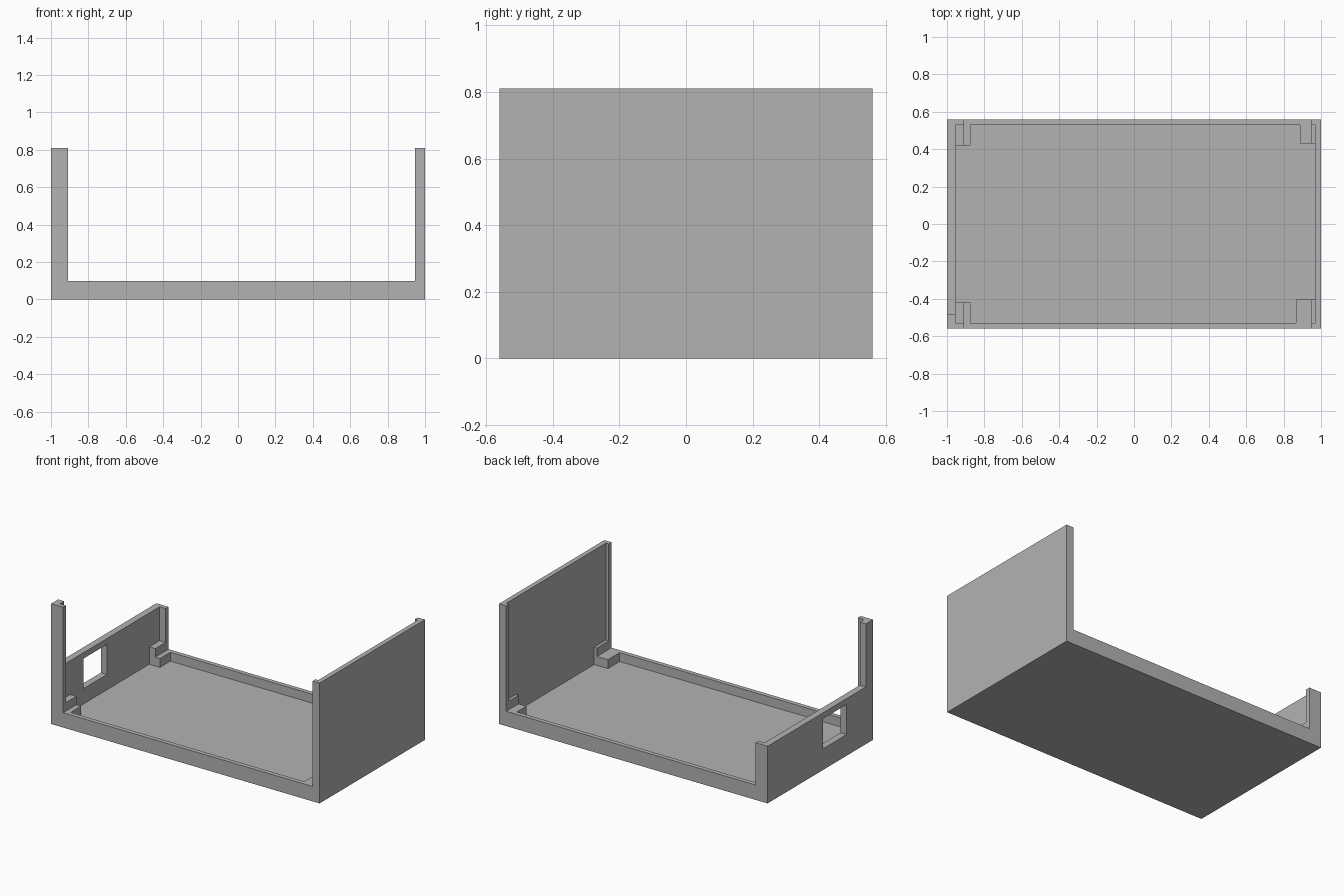
import bpy, bmesh

if "Cube" in bpy.data.objects:
    bpy.data.objects.remove(bpy.data.objects["Cube"])

# Single flat grey
GREY = (0.45, 0.45, 0.45, 1.0)
grey = bpy.data.materials.new("plain_grey")
grey.use_nodes = True
grey.diffuse_color = GREY
grey.node_tree.nodes["Principled BSDF"].inputs["Base Color"].default_value = GREY


def prism(name, profile, y0, y1):
    """Extrude an x-z outline along y."""
    bm = bmesh.new()
    face = bm.faces.new([bm.verts.new((x, y0, z)) for x, z in profile])
    side = bmesh.ops.extrude_face_region(bm, geom=[face])["geom"]
    moved = [v for v in side if isinstance(v, bmesh.types.BMVert)]
    bmesh.ops.translate(bm, verts=moved, vec=(0, y1 - y0, 0))
    bmesh.ops.recalc_face_normals(bm, faces=bm.faces)
    mesh = bpy.data.meshes.new(name)
    bm.to_mesh(mesh)
    bm.free()
    mesh.materials.append(grey)
    obj = bpy.data.objects.new(name, mesh)
    bpy.context.collection.objects.link(obj)
    return obj


def box(name, x, y, z):
    (x0, x1), (z0, z1) = x, z
    return prism(name, [(x0, z0), (x1, z0), (x1, z1), (x0, z1)], *y)


def cut(target, *args):
    cutter = box(*args)
    cutter.hide_render = True
    mod = target.modifiers.new(cutter.name, 'BOOLEAN')
    mod.operation = 'DIFFERENCE'
    mod.solver = 'EXACT'
    mod.object = cutter
    bpy.context.view_layer.objects.active = target
    bpy.ops.object.modifier_apply(modifier=mod.name)
    bpy.data.objects.remove(cutter)


HALF_Y, TOP, RIM, FLOOR, STEP = 0.56, 0.81, 0.10, 0.04, 0.157
WALL_R, WALL_L, INNER_Y = -0.955, 0.968, 0.53

# Tray with two end walls, carved from one block
tray = box("tray", (-1, 1), (-HALF_Y, HALF_Y), (0, TOP))
cut(tray, "cavity", (WALL_R, WALL_L), (-INNER_Y, INNER_Y), (FLOOR, 1))
cut(tray, "open_sides", (-0.91, 0.947), (-1, 1), (RIM, 1))
cut(tray, "low_wall_gap", (-1.2, -0.8), (-0.485, 1), (0.385, 1))
cut(tray, "wall_window", (-1.2, -0.8), (-0.28, -0.03), (0.143, 0.345))

# Stepped corner supports: wall x, step x, inner x, inner y
supports = {
    "support_front_right": (WALL_R, -0.91, -0.875, -0.42),
    "support_back_right": (WALL_R, -0.91, -0.875, 0.42),
    "support_front_left": (WALL_L, 0.947, 0.865, -0.405),
    "support_back_left": (WALL_L, 0.947, 0.888, 0.43),
}
for name, (wall, step, inner, y) in supports.items():
    outline = [(wall, FLOOR), (inner, FLOOR), (inner, RIM),
               (step, RIM), (step, STEP), (wall, STEP)]
    prism(name, outline, y, INNER_Y if y > 0 else -INNER_Y)
